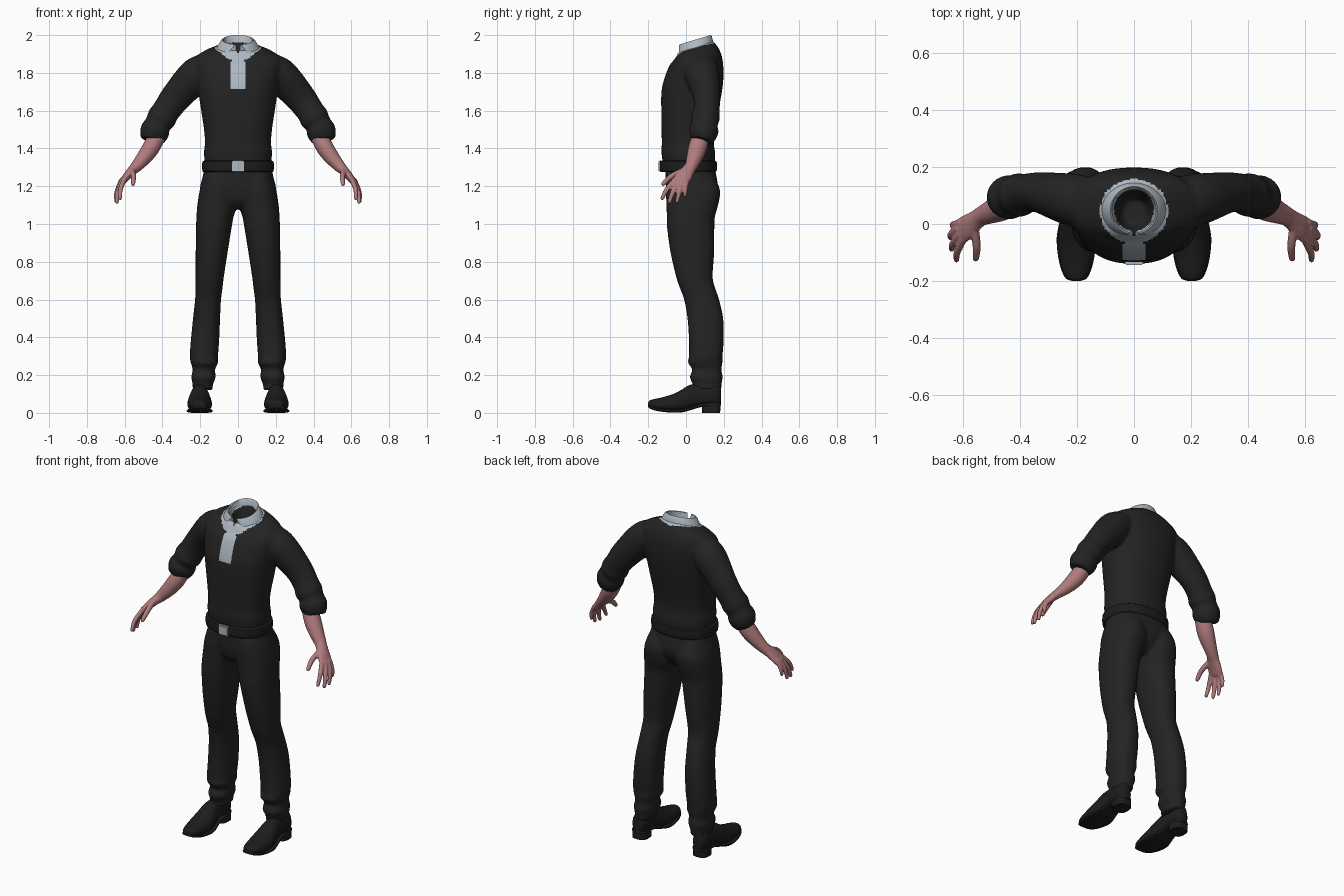
import bpy, bmesh, math
from mathutils import Vector

if "Cube" in bpy.data.objects:
    bpy.data.objects.remove(bpy.data.objects["Cube"])


def material(name, rgb):
    m = bpy.data.materials.new(name)
    m.diffuse_color = (*rgb, 1)
    m.use_nodes = True
    m.node_tree.nodes["Principled BSDF"].inputs["Base Color"].default_value = m.diffuse_color
    return m


BLACK = material("black cloth", (0.017, 0.017, 0.017))
LEATHER = material("black leather", (0.012, 0.012, 0.012))
GREY = material("pale grey cloth", (0.42, 0.48, 0.53))
SKIN = material("skin", (0.44, 0.2, 0.205))


def refine(rows, k=4):
    """Catmull-Rom interpolation of number tuples."""
    out = []
    for i in range(len(rows) - 1):
        p = [rows[max(i - 1, 0)], rows[i], rows[i + 1], rows[min(i + 2, len(rows) - 1)]]
        for j in range(k):
            t = j / k
            out.append(tuple(0.5 * (2 * b + (c - a) * t + (2 * a - 5 * b + 4 * c - d) * t * t
                                    + (3 * b - a - 3 * c + d) * t ** 3) for a, b, c, d in zip(*p)))
    return out + [rows[-1]]


def skin_rings(bm, rings, closed=True, caps=True):
    vs = [[bm.verts.new(p) for p in r] for r in rings]
    n = len(vs[0])
    for a, b in zip(vs, vs[1:]):
        for i in range(n if closed else n - 1):
            j = (i + 1) % n
            bm.faces.new((a[i], a[j], b[j], b[i]))
    if caps:
        bm.faces.new(vs[0])
        bm.faces.new(vs[-1])


def oval(c, u, v, n=40, power=2.0):
    c, u, v = Vector(c), Vector(u), Vector(v)
    pts = []
    for i in range(n):
        a = 2 * math.pi * i / n
        ca, sa = math.cos(a), math.sin(a)
        e = 2 / power
        pts.append(c + u * math.copysign(abs(ca) ** e, ca) + v * math.copysign(abs(sa) ** e, sa))
    return pts


def column(bm, rows, k=4, power=2.3):
    """Stacked ovals: z, x min, x max, y front, y back, tilt."""
    skin_rings(bm, [oval(((a + b) / 2, (f + r) / 2, z + s * ((f + r) / 2 - 0.06)), ((b - a) / 2, 0, 0),
                         (0, (r - f) / 2, s * (r - f) / 2), 48, power)
                    for z, a, b, f, r, s in refine(rows, k)])


def tube(bm, rows, side, n=20, k=4, dome=False):
    """Tube along x, y, z with width (along y) and thickness."""
    rows = refine(rows, k)
    P = [Vector((side * r[0], r[1], r[2])) for r in rows]
    rings = []
    for i, r in enumerate(rows):
        t = (P[min(i + 1, len(P) - 1)] - P[max(i - 1, 0)]).normalized()
        u = Vector((0, 1, 0))
        u = (u - t * u.dot(t)).normalized()
        v = t.cross(u)
        rings.append(oval(P[i], u * r[3], v * r[4], n))
    if dome:
        for d, s in ((0.55, 0.83), (0.9, 0.43)):
            rings.append(oval(P[-1] + t * r[4] * d, u * r[3] * s, v * r[4] * s, n))
    skin_rings(bm, rings)


def finish(name, bm, *mats):
    bmesh.ops.recalc_face_normals(bm, faces=bm.faces[:])
    me = bpy.data.meshes.new(name)
    bm.to_mesh(me)
    bm.free()
    for m in mats:
        me.materials.append(m)
    ob = bpy.data.objects.new(name, me)
    bpy.context.collection.objects.link(ob)
    return ob


def fuse(ob, voxel, smooth):
    """Blend overlapping volumes into one continuous skin."""
    m = ob.modifiers.new("blend", 'REMESH')
    m.mode = 'VOXEL'
    m.voxel_size = voxel
    s = ob.modifiers.new("soften", 'SMOOTH')
    s.factor, s.iterations = 0.5, smooth
    dg = bpy.context.evaluated_depsgraph_get()
    new = bpy.data.meshes.new_from_object(ob.evaluated_get(dg))
    mats = list(ob.data.materials)
    ob.modifiers.clear()
    ob.data = new
    new.materials.clear()
    for mt in mats:
        new.materials.append(mt)
    for p in new.polygons:
        p.material_index = 0


# Sweater: torso with a sunken neck opening, plus rolled sleeves
bm = bmesh.new()
torso = [(1.30, .172, -.118, .15, 0), (1.345, .178, -.126, .155, 0), (1.385, .18, -.13, .153, 0),
         (1.43, .175, -.128, .147, 0), (1.5, .18, -.13, .153, 0), (1.6, .195, -.131, .172, 0),
         (1.7, .21, -.13, .19, 0), (1.77, .22, -.115, .198, 0), (1.84, .23, -.087, .197, 0),
         (1.885, .222, -.06, .187, .1), (1.922, .16, -.045, .165, .2), (1.94, .1, -.035, .145, .28),
         (1.947, .083, -.03, .13, .3), (1.93, .066, -.02, .115, .3), (1.88, .055, -.01, .1, .2),
         (1.84, .04, 0, .09, 0)]
column(bm, [(z, -w, w, f, b, s) for z, w, f, b, s in torso])
for side in (1, -1):
    tube(bm, [(.13, .075, 1.85, .08, .06), (.215, .085, 1.795, .092, .092), (.325, .11, 1.675, .072, .082),
              (.38, .108, 1.6, .069, .074), (.405, .102, 1.56, .077, .078), (.424, .1, 1.53, .068, .069),
              (.437, .095, 1.5, .078, .077), (.448, .09, 1.47, .073, .074), (.458, .083, 1.44, .058, .06)],
         side, 32)
sweater = finish("sweater", bm, BLACK, GREY)
fuse(sweater, 0.009, 4)
# Pale neckband and button placket
for p in sweater.data.polygons:
    x, y, z = p.center
    placket = abs(x) < .036 and y < 0 and z > 1.715
    band = (x / .12) ** 2 + ((y - .045) / .113) ** 2 < 1 and z > 1.865
    hole = (x / .07) ** 2 + ((y - .05) / .075) ** 2 < 1 or (y < 0 and z > 1.905 + abs(x) * 1.3)
    p.material_index = int((placket or band) and not hole)

# Collar: folded strip, open at the front with spread points
bm = bmesh.new()
profile = [(.072, .074, 1.925, .12, 0), (.078, .08, 1.958, .16, 0), (.083, .084, 1.961, .18, 0),
           (.09, .088, 1.956, .22, 0), (.106, .094, 1.93, .42, .004), (.121, .101, 1.905, .62, .014),
           (.117, .098, 1.899, .62, .014), (.095, .088, 1.912, .45, 0)]
rings = []
for rx, ry, z0, gap, drop in profile:
    ring = []
    for i in range(57):
        a = -math.pi / 2 + gap + (2 * math.pi - 2 * gap) * i / 56
        y = .048 + ry * math.sin(a)
        ring.append((rx * math.cos(a), y, z0 + .3 * y - drop * max(0, -math.sin(a)) ** 4))
    rings.append(ring)
skin_rings(bm, rings + rings[:1], closed=False, caps=False)
bmesh.ops.remove_doubles(bm, verts=bm.verts[:], dist=1e-5)
finish("collar", bm, GREY)

# Trousers: hips and two legs with knee bend and ankle folds
bm = bmesh.new()
column(bm, [(z, -w, w, f, b, 0) for z, w, f, b in
            ((1.315, .175, -.11, .145), (1.25, .187, -.108, .162), (1.18, .2, -.105, .168),
             (1.12, .15, -.09, .14), (1.08, .06, -.05, .1))])
legs = [(1.26, .01, .175, -.1, .145), (1.18, .003, .202, -.107, .18), (1.1, .006, .215, -.103, .17),
        (1.04, .023, .22, -.102, .153), (.98, .034, .222, -.1, .15), (.85, .055, .224, -.082, .149),
        (.72, .075, .224, -.052, .141), (.66, .082, .225, -.032, .155), (.6, .09, .227, -.01, .175),
        (.5, .095, .238, .008, .197), (.38, .1, .25, .016, .199), (.3, .106, .255, .016, .193),
        (.265, .106, .25, .01, .193), (.23, .122, .24, .034, .187), (.19, .118, .247, .02, .194),
        (.15, .133, .24, .036, .188), (.12, .134, .241, .033, .188)]
for side in (1, -1):
    column(bm, [(z, side * a, side * b, f, r, 0) for z, a, b, f, r in legs])
trousers = finish("trousers", bm, BLACK)
fuse(trousers, 0.009, 4)

# Belt and buckle
bm = bmesh.new()
column(bm, [(z, -w, w, .012 - d, .012 + d, 0) for z, w, d in
            ((1.274, .178, .14), (1.28, .188, .15), (1.305, .19, .152), (1.33, .188, .15), (1.336, .176, .138))], 2)
finish("belt", bm, LEATHER)
bm = bmesh.new()
bmesh.ops.create_cube(bm, size=1)
for v in bm.verts:
    v.co = (v.co.x * .066, -.137 + v.co.y * .016, 1.306 + v.co.z * .058)
bmesh.ops.bevel(bm, geom=bm.edges[:], offset=.004, segments=2, affect='EDGES')
finish("belt_buckle", bm, GREY)

# Shoes: upper, thin sole and heel block
last = [(-.2, .012, .036, .056), (-.192, .033, .028, .066), (-.165, .048, .018, .074), (-.12, .06, .01, .084),
        (-.06, .066, .006, .103), (-.02, .062, .008, .125), (.02, .053, .018, .148), (.08, .044, .036, .155),
        (.14, .044, .04, .155), (.172, .036, .04, .15), (.184, .018, .045, .14)]
for side, label in ((1, "left"), (-1, "right")):
    for part, grow in (("shoe_upper", 0), ("shoe_sole", .003)):
        bm = bmesh.new()
        rings = []
        for y, w, lo, hi in refine(last, 3):
            if grow:
                hi = lo + .013
                lo -= .005
            r = oval((side * .203, y, (lo + hi) / 2), (w + grow, 0, 0), (0, 0, (hi - lo) / 2), 28, 4 if grow else 2.4)
            if not grow:  # narrow the upper towards the instep
                for p in r:
                    f = (p.z - lo) / (hi - lo)
                    p.x = side * .203 + (p.x - side * .203) * (1.04 - .25 * f * f)
            rings.append(r)
        skin_rings(bm, rings)
        finish(f"{part}_{label}", bm, LEATHER)
    bm = bmesh.new()
    column(bm, [(z, side * .203 - w, side * .203 + w, .086, b, 0) for z, w, b in
                ((0, .046, .181), (.03, .046, .182), (.055, .044, .183))], 1, 3)
    finish(f"shoe_heel_{label}", bm, LEATHER)

# Forearms with palm, four fingers and thumb
fingers = [((.600, -.052, 1.24), (.622, -.1, 1.185), (.624, -.126, 1.135), .0125),
           ((.610, -.034, 1.235), (.636, -.069, 1.17), (.641, -.088, 1.117), .013),
           ((.615, -.014, 1.235), (.642, -.035, 1.17), (.645, -.047, 1.12), .0125),
           ((.610, .004, 1.24), (.635, -.002, 1.19), (.639, -.006, 1.152), .0115),
           ((.562, -.008, 1.285), (.553, -.078, 1.252), (.556, -.121, 1.212), .0145)]
for side, label in ((1, "left"), (-1, "right")):
    bm = bmesh.new()
    tube(bm, [(.425, .08, 1.47, .045, .045), (.46, .062, 1.405, .049, .046), (.495, .046, 1.355, .043, .041),
              (.535, .028, 1.308, .034, .032), (.56, .01, 1.283, .036, .026), (.586, -.01, 1.255, .044, .022),
              (.608, -.026, 1.228, .045, .017), (.617, -.032, 1.215, .036, .012)], side, 28)
    for a, b, c, r in fingers:
        tube(bm, [(*a, r * 1.15, r * 1.1), (*b, r * 1.05, r), (*c, r * .8, r * .8)], side, 14, 4, True)
    arm = finish(f"forearm_and_hand_{label}", bm, SKIN)
    fuse(arm, 0.005, 2)

# Smooth shading that keeps hard edges
bpy.ops.object.select_all(action='DESELECT')
for ob in bpy.context.scene.objects:
    ob.select_set(True)
    bpy.context.view_layer.objects.active = ob
bpy.ops.object.shade_smooth_by_angle(angle=math.radians(40))
